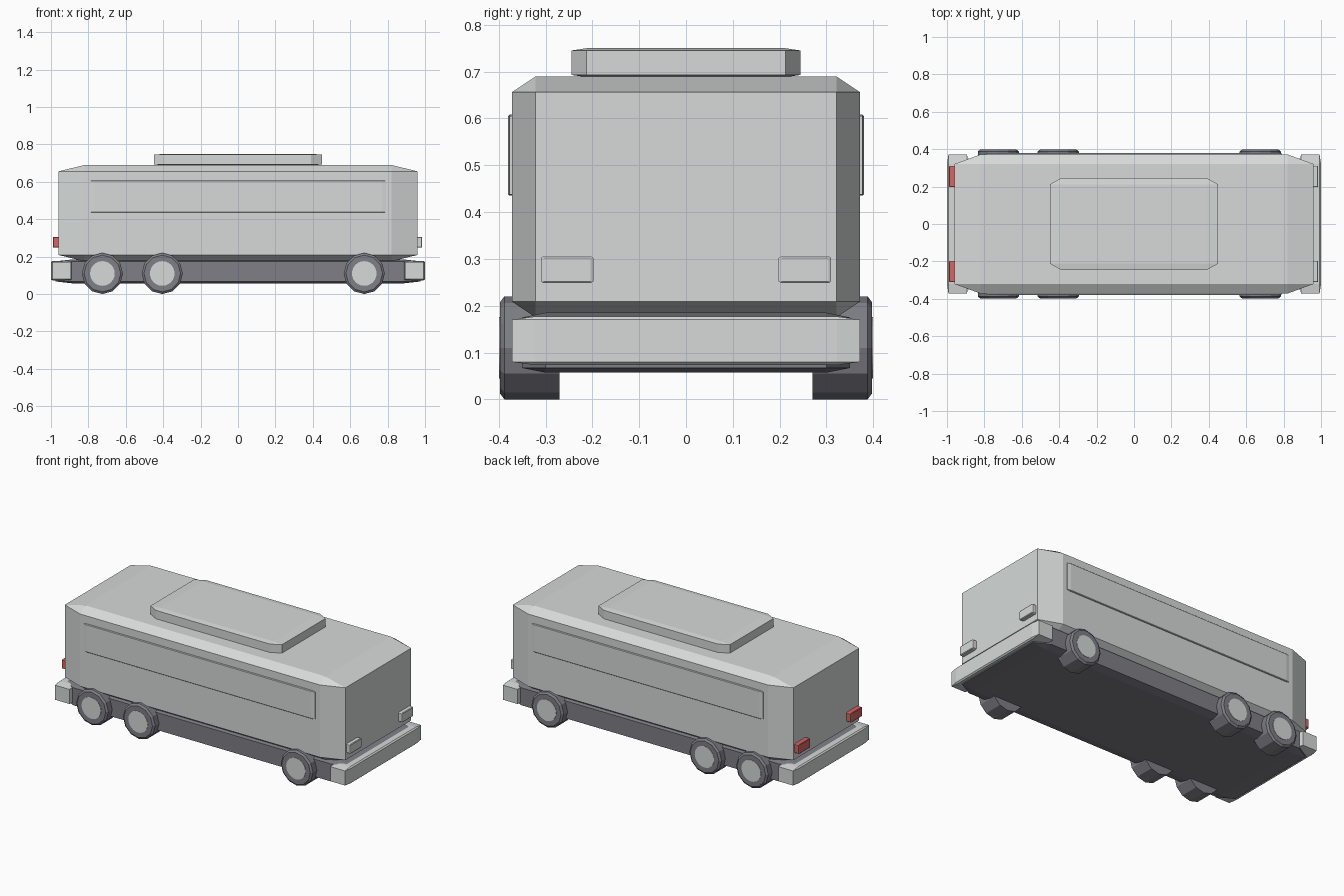
import bpy, bmesh
from math import pi, cos, sin
from mathutils import Vector

if "Cube" in bpy.data.objects:
    bpy.data.objects.remove(bpy.data.objects["Cube"])


def material(name, color):
    m = bpy.data.materials.new(name)
    m.diffuse_color = (*color, 1)
    m.use_nodes = True
    m.node_tree.nodes["Principled BSDF"].inputs["Base Color"].default_value = (*color, 1)
    return m


PAINT = material("light grey paint", (0.67, 0.70, 0.69))
DARK = material("dark grey rubber", (0.21, 0.21, 0.24))
RED = material("red lamp", (0.67, 0.13, 0.13))


def finish(bm, name, mats):
    bmesh.ops.recalc_face_normals(bm, faces=bm.faces)
    mesh = bpy.data.meshes.new(name)
    bm.to_mesh(mesh)
    bm.free()
    for m in mats:
        mesh.materials.append(m)
    obj = bpy.data.objects.new(name, mesh)
    bpy.context.collection.objects.link(obj)
    return obj


def chamfer_box(name, low, high, cut, mat):
    """Box with every edge chamfered, by a different amount along each axis."""
    low, high, cut = Vector(low), Vector(high), Vector(cut)
    mid, half = (low + high) / 2, (high - low) / 2
    bm = bmesh.new()
    for axis in range(3):
        for sx in (-1, 1):
            for sy in (-1, 1):
                for sz in (-1, 1):
                    p = half - cut
                    p[axis] = half[axis]
                    bm.verts.new(mid + Vector((sx * p.x, sy * p.y, sz * p.z)))
    bmesh.ops.convex_hull(bm, input=bm.verts)
    bmesh.ops.dissolve_limit(bm, angle_limit=0.001, verts=bm.verts, edges=bm.edges)
    return finish(bm, name, [mat])


def wheel(name, x, side):
    """Tyre of twelve flat sides with a slim outer bevel and a light round hub plate."""
    bm = bmesh.new()

    def ring(radius, y, sides):
        return [bm.verts.new((x + radius * cos(2 * pi * i / sides), side * y,
                              0.11 + radius * sin(2 * pi * i / sides)))
                for i in range(sides)]

    rings = [ring(r, y, 12) for r, y in ((0.11, 0.27), (0.11, 0.388), (0.098, 0.397))]
    for a, b in zip(rings, rings[1:]):
        for i in range(12):
            j = (i + 1) % 12
            bm.faces.new((a[i], a[j], b[j], b[i]))
    bm.faces.new(rings[0])
    bm.faces.new(rings[-1])
    back, front = ring(0.066, 0.394, 24), ring(0.066, 0.399, 24)
    hub = [bm.faces.new(back), bm.faces.new(front)]
    for i in range(24):
        j = (i + 1) % 24
        hub.append(bm.faces.new((back[i], back[j], front[j], front[i])))
    for f in hub:
        f.material_index = 1
    return finish(bm, name, [DARK, PAINT])


# Main shell, underframe and roof unit
chamfer_box("body", (-0.96, -0.372, 0.175), (0.96, 0.372, 0.69), (0.14, 0.051, 0.034), PAINT)
chamfer_box("chassis", (-0.975, -0.35, 0.057), (0.975, 0.35, 0.185), (0.09, 0.05, 0.01), DARK)
chamfer_box("roof_unit", (-0.45, -0.245, 0.688), (0.45, 0.245, 0.75), (0.06, 0.033, 0.005), PAINT)

# Bumpers at both ends
for name, a, b in (("front_bumper", 0.885, 1.0), ("rear_bumper", -1.0, -0.885)):
    chamfer_box(name, (a, -0.372, 0.073), (b, 0.372, 0.177), (0.008, 0.05, 0.007), PAINT)

for label, side in (("left", 1), ("right", -1)):
    # Long raised side panel
    y0, y1 = sorted((side * 0.36, side * 0.38))
    chamfer_box(label + "_side_panel", (-0.79, y0, 0.435), (0.79, y1, 0.608),
                (0.02, 0.003, 0.003), PAINT)
    # Lamps
    y0, y1 = sorted((side * 0.198, side * 0.31))
    chamfer_box(label + "_headlamp", (0.95, y0, 0.248), (0.985, y1, 0.306),
                (0.003, 0.006, 0.004), PAINT)
    chamfer_box(label + "_tail_lamp", (-0.99, y0, 0.248), (-0.95, y1, 0.306),
                (0.003, 0.006, 0.004), RED)
    # Wheels
    for place, x in (("front", 0.675), ("middle", -0.405), ("rear", -0.725)):
        wheel(f"{label}_{place}_wheel", x, side)
